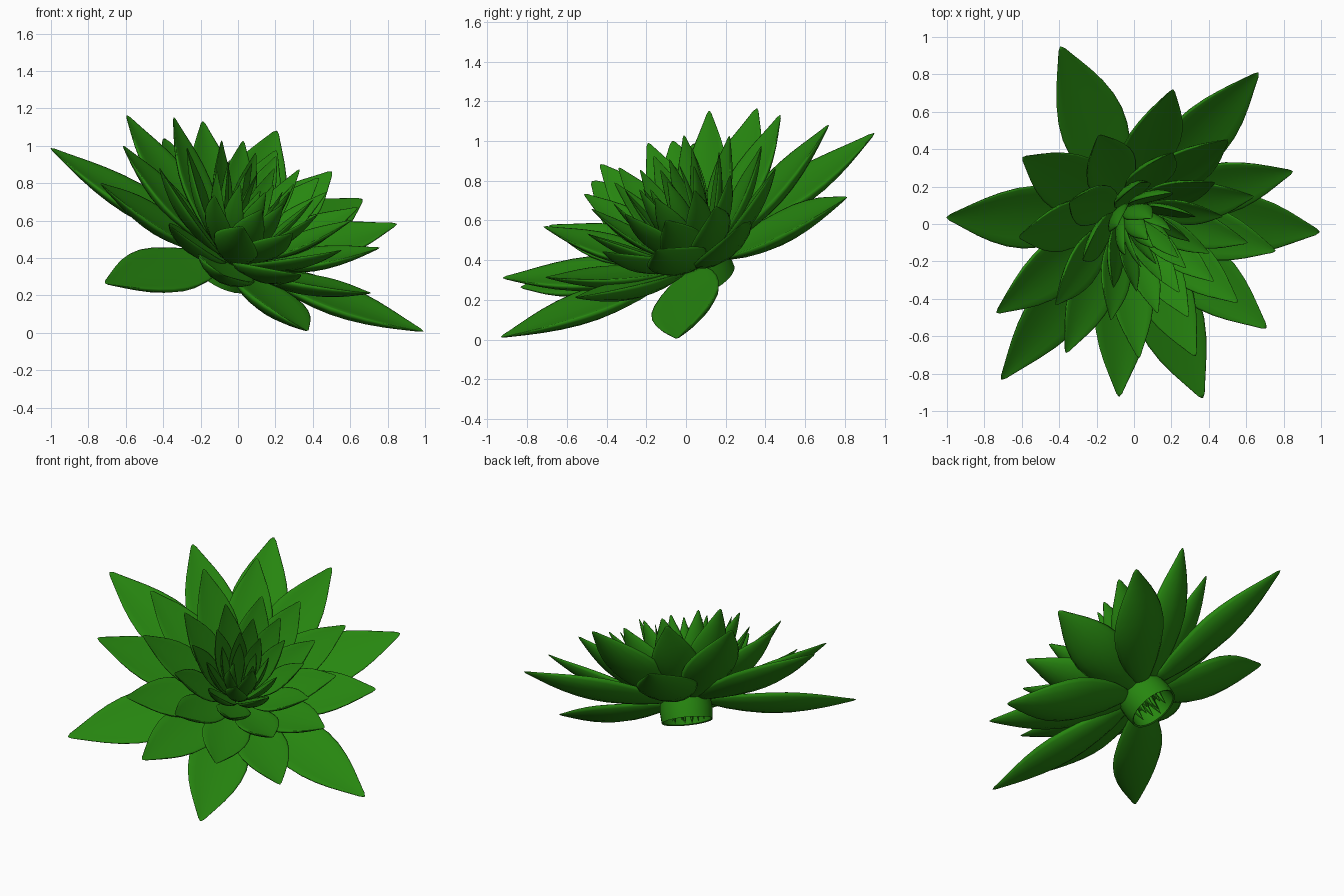
import bpy, bmesh, math, random
from mathutils import Vector, Matrix

if "Cube" in bpy.data.objects:
    bpy.data.objects.remove(bpy.data.objects["Cube"])

random.seed(4)
green = bpy.data.materials.new("leaf_green")
green.diffuse_color = (0.02, 0.24, 0.005, 1)
green.use_nodes = True
green.node_tree.nodes["Principled BSDF"].inputs["Base Color"].default_value = green.diffuse_color

# Flower frame: axis leans 35 degrees towards the front right
AXIS = Vector((0.406, -0.406, 0.819)).normalized()
U = Vector((1, 1, 0)).normalized()
V = AXIS.cross(U)
ORIGIN = Vector((-0.05, 0.07, 0.36))
FRAME = Matrix.Translation(ORIGIN) @ Matrix((U, V, AXIS)).transposed().to_4x4()

# Half-width along the leaf: (position, fraction of full width)
OUTLINE = [(0, .2), (.08, .42), (.17, .65), (.28, .84), (.4, .97), (.5, 1), (.6, .93), (.7, .78),
           (.79, .59), (.87, .39), (.94, .21), (.98, .11), (1, .02)]
SIDES = 16


def add_leaf(bm, angle, radius, height, width, base_r, base_h, sag):
    """Fleshy pointed leaf running from the base ring to a tip, in the flower frame."""
    a = math.radians(angle)
    out = Vector((math.cos(a), math.sin(a), 0))
    side = Vector((-math.sin(a), math.cos(a), 0))
    up = Vector((0, 0, 1))
    p0 = out * base_r + up * base_h
    p2 = out * radius + up * height
    along = (p2 - p0).normalized()
    nrm = along.cross(side)
    if nrm.dot(up * 0.5 - out) < 0:
        nrm.negate()
    p1 = (p0 + p2) / 2 - nrm * sag
    rings = []
    for t, f in OUTLINE:
        c = p0 * (1 - t) ** 2 + p1 * 2 * t * (1 - t) + p2 * t * t
        half = width / 2 * f
        ring = []
        for k in range(SIDES):
            q = 2 * math.pi * k / SIDES
            x, s = math.cos(q), math.sin(q)
            thick = 0.12 if s > 0 else 0.30
            ring.append(bm.verts.new(c + side * half * x + nrm * half * (thick * s + 0.2 * x * x)))
        rings.append(ring)
    for lo, hi in zip(rings, rings[1:]):
        for k in range(SIDES):
            j = (k + 1) % SIDES
            bm.faces.new((lo[k], lo[j], hi[j], hi[k]))
    bm.faces.new(rings[0][::-1])
    bm.faces.new(rings[-1])


def finish(bm, name, angle=179):
    bmesh.ops.recalc_face_normals(bm, faces=bm.faces)
    bm.transform(FRAME)
    mesh = bpy.data.meshes.new(name)
    bm.to_mesh(mesh)
    bm.free()
    mesh.materials.append(green)
    obj = bpy.data.objects.new(name, mesh)
    bpy.context.collection.objects.link(obj)
    bpy.ops.object.select_all(action='DESELECT')
    obj.select_set(True)
    bpy.context.view_layer.objects.active = obj
    bpy.ops.object.shade_smooth_by_angle(angle=math.radians(angle))


# Outer rings of six: width, base radius, base height, sag, then (angle, tip radius, tip height)
RINGS = [
    ("outer_leaves", .37, .11, .06, .05,
     [(71, 1.16, .06), (12, 1.05, .28), (-53, 1.09, .18), (-112, 1.10, .29), (190, 1.12, .02), (128, 1.13, .14)]),
    ("second_leaves", .335, .10, .06, .06,
     [(-19, .83, .46), (-84, .89, .44), (-141, .93, .35), (159, .93, .30), (101, .96, .32), (45, .905, .43)]),
    ("third_leaves", .30, .09, .06, .06,
     [(190, .77, .355), (-52, .68, .49), (16, .685, .48), (76, .78, .41), (129, .79, .35), (-112, .75, .43)]),
    ("fourth_leaves", .26, .08, .06, .06,
     [(105, .675, .51), (160, .655, .48), (44, .555, .48), (-143, .63, .52), (-82, .59, .51), (-18, .57, .50)]),
]
for name, width, base_r, base_h, sag, leaves in RINGS:
    bm = bmesh.new()
    for ang, r, h in leaves:
        add_leaf(bm, ang, r, h, width, base_r, base_h, sag)
    finish(bm, name)

# Inner rings, steeper and narrower towards the heart
INNER = [("fifth_leaves", 6, 12, .47, .52, .22), ("sixth_leaves", 6, 42, .36, .55, .18),
         ("seventh_leaves", 6, 10, .25, .57, .15), ("eighth_leaves", 6, 40, .15, .57, .12),
         ("heart_leaves", 4, 20, .07, .53, .10)]
for i, (name, count, start, r, h, width) in enumerate(INNER):
    bm = bmesh.new()
    for k in range(count):
        add_leaf(bm, start + 360 / count * k + random.uniform(-4, 4), r + random.uniform(-.02, .02),
                 h + random.uniform(-.02, .02), width, .07 - .012 * i, .06, .04)
    finish(bm, name)

# Short hollow stem collar closed at the top
bm = bmesh.new()
profile = [(0, .05), (.14, .04), (.15, -.065), (.16, -.07), (.165, .0), (.16, .07), (0, .08)]
vs = [bm.verts.new((r, 0, z)) for r, z in profile]
es = [bm.edges.new(p) for p in zip(vs, vs[1:])]
bmesh.ops.spin(bm, geom=vs + es, cent=(0, 0, 0), axis=(0, 0, 1), angle=2 * math.pi, steps=24)
bmesh.ops.remove_doubles(bm, verts=bm.verts, dist=.0005)
finish(bm, "stem_collar", 50)

# Small root-end spikes inside the collar
bm = bmesh.new()
for k in range(10):
    a = 2.4 * k
    r = .035 * math.sqrt(k + .5)
    m = Matrix.Translation((r * math.cos(a), r * math.sin(a), -.01)) @ Matrix.Rotation(math.pi, 4, 'X')
    bmesh.ops.create_cone(bm, cap_ends=True, segments=6, radius1=.03, radius2=.002, depth=.12, matrix=m)
finish(bm, "root_spikes", 30)
